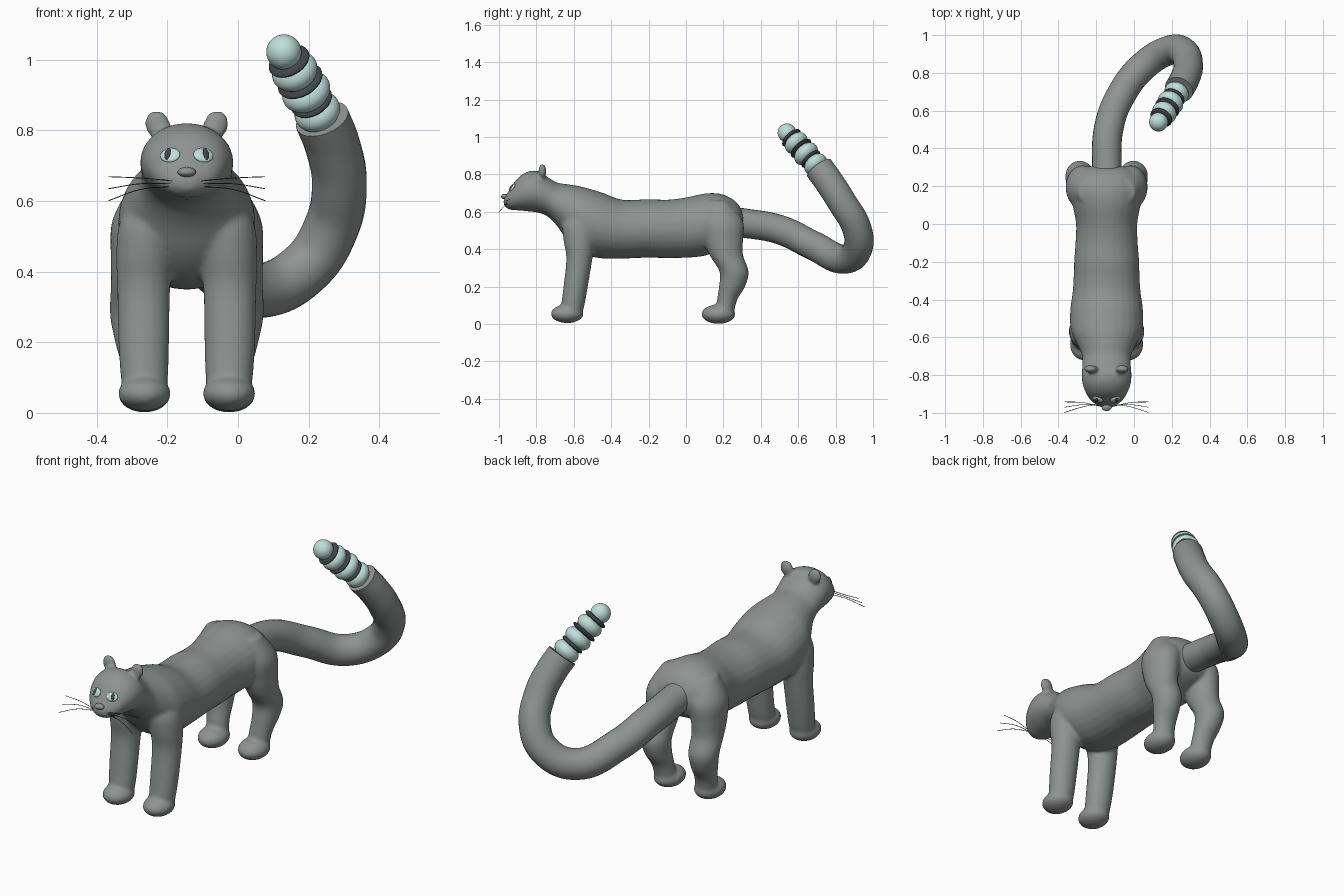
import bpy, bmesh, math
from mathutils import Vector, Matrix

if "Cube" in bpy.data.objects:
    bpy.data.objects.remove(bpy.data.objects["Cube"])

CX = -0.145  # body centreline


def material(name, rgb):
    m = bpy.data.materials.new(name)
    m.diffuse_color = (*rgb, 1)
    m.use_nodes = True
    m.node_tree.nodes["Principled BSDF"].inputs["Base Color"].default_value = m.diffuse_color
    return m


FUR = material("grey fur", (0.27, 0.295, 0.29))
PALE = material("pale mint", (0.52, 0.74, 0.69))
DARK = material("charcoal", (0.05, 0.06, 0.06))


def finish(obj, mat):
    obj.data.materials.clear()
    obj.data.materials.append(mat)
    bpy.ops.object.select_all(action='DESELECT')
    obj.select_set(True)
    bpy.context.view_layer.objects.active = obj
    bpy.ops.object.shade_smooth_by_angle(angle=math.radians(40))
    return obj


def add_mesh(name, bm):
    me = bpy.data.meshes.new(name)
    bmesh.ops.recalc_face_normals(bm, faces=bm.faces)
    bm.to_mesh(me)
    bm.free()
    obj = bpy.data.objects.new(name, me)
    bpy.context.collection.objects.link(obj)
    return obj


def smooth_rows(rows, n=5):
    """Catmull-Rom interpolation of section rows."""
    out = []
    for i in range(len(rows) - 1):
        a, b = rows[max(i - 1, 0)], rows[i]
        c, d = rows[i + 1], rows[min(i + 2, len(rows) - 1)]
        for k in range(n):
            t = k / n
            out.append([0.5 * (2 * q + (r - p) * t + (2 * p - 5 * q + 4 * r - s) * t * t
                               + (3 * q - p - 3 * r + s) * t ** 3)
                        for p, q, r, s in zip(a, b, c, d)])
    return out + [list(rows[-1])]


def loft(bm, rings):
    loops = [[bm.verts.new(p) for p in ring] for ring in rings]
    n = len(loops[0])
    for a, b in zip(loops, loops[1:]):
        for i in range(n):
            bm.faces.new((a[i], a[(i + 1) % n], b[(i + 1) % n], b[i]))
    bm.faces.new(loops[0])
    bm.faces.new(loops[-1])


def ellipsoid(bm, c, r, rot=None, seg=32):
    mat = Matrix.Translation(c) @ (rot or Matrix()) @ Matrix.Diagonal((*r, 1))
    bmesh.ops.create_uvsphere(bm, u_segments=seg, v_segments=seg // 2, radius=1, matrix=mat)


def ball(name, c, r, mat, rot=None):
    bm = bmesh.new()
    ellipsoid(bm, c, r, rot)
    return finish(add_mesh(name, bm), mat)


def tube(name, pts, radius, mat, caps=True, res=8):
    cu = bpy.data.curves.new(name, 'CURVE')
    cu.dimensions = '3D'
    cu.bevel_depth, cu.bevel_resolution = radius, res
    cu.use_fill_caps, cu.resolution_u = caps, 10
    sp = cu.splines.new('BEZIER')
    sp.bezier_points.add(len(pts) - 1)
    for bp, p in zip(sp.bezier_points, pts):
        bp.co = p
        bp.handle_left_type = bp.handle_right_type = 'AUTO'
    obj = bpy.data.objects.new(name, cu)
    bpy.context.collection.objects.link(obj)
    bpy.ops.object.select_all(action='DESELECT')
    obj.select_set(True)
    bpy.context.view_layer.objects.active = obj
    bpy.ops.object.convert(target='MESH')
    return finish(bpy.context.object, mat)


ANG = [2 * math.pi * i / 28 for i in range(28)]

# Torso and head: y, top z, bottom z, half width
TRUNK = [(-0.975, .672, .635, .022), (-0.955, .70, .617, .058), (-0.93, .74, .61, .088),
         (-0.89, .79, .607, .112), (-0.84, .817, .602, .129), (-0.79, .818, .595, .132),
         (-0.74, .787, .575, .128), (-0.69, .757, .525, .132), (-0.63, .747, .44, .16),
         (-0.56, .735, .38, .19), (-0.46, .707, .352, .193), (-0.34, .665, .35, .178),
         (-0.2, .668, .355, .172), (-0.1, .665, .352, .165), (0, .677, .355, .162),
         (0.1, .698, .365, .18), (0.18, .697, .40, .19), (0.25, .668, .43, .17),
         (0.29, .625, .46, .13), (0.31, .58, .50, .06)]
# Legs: z, x offset, x radius, y, y radius
FRONT = [(.62, .085, .06, -.56, .06), (.54, .105, .085, -.57, .09), (.45, .118, .082, -.57, .085),
         (.35, .122, .075, -.57, .07), (.2, .122, .072, -.59, .065),
         (.1, .12, .067, -.605, .062), (.05, .12, .06, -.61, .05)]
HIND = [(.66, .09, .06, .17, .06), (.55, .12, .09, .19, .115), (.45, .133, .083, .20, .105),
        (.37, .138, .077, .215, .09), (.28, .142, .076, .257, .078),
        (.2, .137, .066, .246, .07), (.13, .127, .058, .22, .054), (.05, .12, .056, .205, .05)]

bm = bmesh.new()
loft(bm, [[(CX + w * math.cos(a), y, (t + b) / 2 + (t - b) / 2 * math.sin(a)) for a in ANG]
          for y, t, b, w in smooth_rows(TRUNK)])
for s in (-1, 1):
    for leg in (FRONT, HIND):
        loft(bm, [[(CX + s * o + rx * math.cos(a), y + ry * math.sin(a), z) for a in ANG]
                  for z, o, rx, y, ry in smooth_rows(leg)])
    # Paws
    ellipsoid(bm, (CX + s * .12, -.635, .055), (.075, .088, .05))
    ellipsoid(bm, (CX + s * .12, .173, .053), (.074, .091, .052))
    # Ears
    ellipsoid(bm, (CX + s * .083, -.768, .816), (.036, .021, .042),
              Matrix.Rotation(s * .3, 4, 'Y'))
body = add_mesh("body", bm)
mod = body.modifiers.new("merge", 'REMESH')
mod.mode, mod.voxel_size = 'VOXEL', 0.0085
mod = body.modifiers.new("soften", 'SMOOTH')
mod.factor, mod.iterations = 0.5, 8
bpy.context.view_layer.objects.active = body
for name in ("merge", "soften"):
    bpy.ops.object.modifier_apply(modifier=name)
finish(body, FUR)
for p in body.data.polygons:
    p.use_smooth = True


def on_face(x, z):
    """Point on the front of the head and its outward rotation."""
    hit, loc, nor, _ = body.ray_cast(Vector((x, -1.5, z)), Vector((0, 1, 0)))
    return loc, nor.to_track_quat('Z', 'Y').to_matrix().to_4x4()


# Eyes, pupils and whiskers
for s, side in ((-1, "left"), (1, "right")):
    loc, rot = on_face(CX + s * .047, .73)
    ball(side + "_eye", loc, (.029, .023, .009), PALE, rot)
    loc, rot = on_face(CX + s * .052, .73)
    ball(side + "_pupil", loc, (.012, .021, .0125), DARK, rot)
    for i in range(3):
        z0 = .657 - .008 * i
        start, _ = on_face(CX + s * (.04 + .006 * i), z0)
        mid = (CX + s * .13, -.945 - .012 * i, z0 + .008 - .008 * i)
        tip = (CX + s * .222, -.942 - .028 * i, .669 - .034 * i)
        tube(f"{side}_whisker_{i + 1}", [start, mid, tip], .0014, DARK, res=1)

# Nose
ball("nose", (CX, -.97, .682), (.026, .02, .014), FUR)

# Tail
tube("tail", [(-.145, .28, .545), (-.135, .5, .505), (-.07, .68, .42), (.06, .845, .347),
              (.19, .92, .41), (.262, .91, .52), (.287, .835, .65), (.267, .765, .76),
              (.238, .712, .833)], .078, FUR, res=10)

# Beaded tail end: pale beads with dark discs between
base, tip = Vector((.235, .71, .835)), Vector((.13, .54, 1.022))
axis = (tip - base).to_track_quat('Z', 'Y').to_matrix().to_4x4()
for i, (t, r) in enumerate(((.1, .067), (.4, .071), (.71, .067))):
    ball(f"tail_bead_{i + 1}", base.lerp(tip, t), (r, r, .047), PALE, axis)
for i, (t, r) in enumerate(((.25, .062), (.56, .068), (.86, .062))):
    ball(f"tail_disc_{i + 1}", base.lerp(tip, t), (r, r, .017), DARK, axis)
ball("tail_tip", tip, (.05, .05, .05), PALE)
